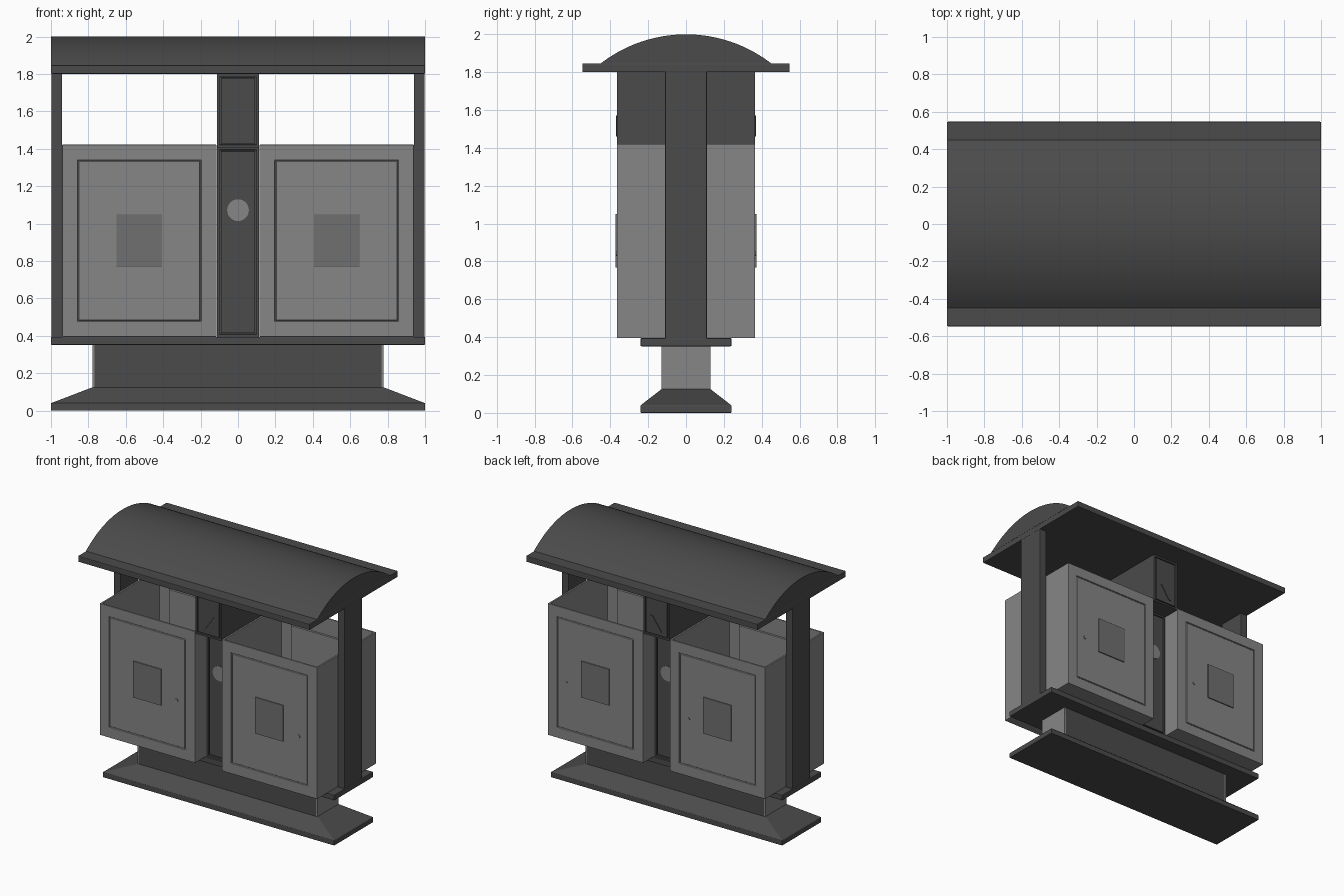
import bpy, bmesh, math

if "Cube" in bpy.data.objects:
    bpy.data.objects.remove(bpy.data.objects["Cube"])


def material(name, v):
    m = bpy.data.materials.new(name)
    m.diffuse_color = (v, v, v, 1)
    m.use_nodes = True
    m.node_tree.nodes["Principled BSDF"].inputs["Base Color"].default_value = m.diffuse_color
    return m


DARK = material("dark_metal", 0.07)
LIGHT = material("light_metal", 0.24)
MID = material("plate_metal", 0.16)


def finish(name, bm, mat, bevel=0.0, mirror_y=False):
    bmesh.ops.recalc_face_normals(bm, faces=bm.faces)
    me = bpy.data.meshes.new(name)
    bm.to_mesh(me)
    bm.free()
    ob = bpy.data.objects.new(name, me)
    bpy.context.collection.objects.link(ob)
    me.materials.append(mat)
    if bevel:
        b = ob.modifiers.new("bevel", 'BEVEL')
        b.width, b.segments = bevel, 2
        b.limit_method = 'ANGLE'
    if mirror_y:
        m = ob.modifiers.new("mirror", 'MIRROR')
        m.use_axis = (False, True, False)
    return ob


def box_bm(x, y, z):
    bm = bmesh.new()
    bmesh.ops.create_cube(bm, size=1)
    for v in bm.verts:
        for i, (a, b) in enumerate((x, y, z)):
            v.co[i] = a + (v.co[i] + 0.5) * (b - a)
    bm.normal_update()
    return bm


def box(name, x, y, z, mat, bevel=0.0, mirror_y=False):
    return finish(name, box_bm(x, y, z), mat, bevel, mirror_y)


def face_toward(bm, axis, sign):
    return max(bm.faces, key=lambda f: f.normal[axis] * sign)


def inset(bm, f, thickness, depth=0.0):
    bmesh.ops.inset_individual(bm, faces=[f], thickness=thickness, depth=0)
    n = f.normal.copy()
    for v in f.verts:
        v.co += n * depth


def groove(bm, f, margin, width, depth):
    # sunken rectangular outline on a flat face
    inset(bm, f, margin)
    inset(bm, f, 0.002, -depth)
    inset(bm, f, width)
    inset(bm, f, 0.002, depth)


def disc(name, x, y, z, r, depth, mat, mirror_y=False):
    bm = bmesh.new()
    bmesh.ops.create_cone(bm, cap_ends=True, segments=32, radius1=r, radius2=r, depth=depth)
    for v in bm.verts:
        v.co = (v.co.x + x, v.co.z + y, v.co.y + z)
    return finish(name, bm, mat, 0, mirror_y)


# Flared foot: stacked rectangular rings
bm = bmesh.new()
rings = []
for hx, hy, z in ((1, .24, 0), (1, .24, .04), (.778, .13, .125)):
    rings.append([bm.verts.new((sx * hx, sy * hy, z))
                  for sx, sy in ((-1, -1), (1, -1), (1, 1), (-1, 1))])
for lo, hi in zip(rings, rings[1:]):
    for i in range(4):
        j = (i + 1) % 4
        bm.faces.new((lo[i], lo[j], hi[j], hi[i]))
bm.faces.new(rings[0])
bm.faces.new(rings[-1])
finish("foot", bm, DARK, 0.003)

# Neck, its end caps and the shelf
box("neck", (-.768, .768), (-.13, .13), (.12, .355), DARK)
box("shelf", (-1, 1), (-.24, .24), (.352, .395), DARK, 0.004)

# Posts and neck end caps
for s, side in ((-1, "left"), (1, "right")):
    box(f"{side}_neck_cap", sorted((s * .766, s * .778)), (-.13, .13), (.12, .355), LIGHT)
    box(f"{side}_post", sorted((s * .94, s * .998)), (-.11, .11), (.39, 1.805), DARK, 0.003)

# Roof: flat eave plate and arched cover
box("roof_plate", (-1, 1), (-.547, .547), (1.8, 1.847), DARK, 0.005)
bm = bmesh.new()
half, rise = .452, .155
R = (half ** 2 + rise ** 2) / (2 * rise)
a0 = math.asin(half / R)
N = 40
arc = [(R * math.sin(-a0 + 2 * a0 * i / N), 2 - R + R * math.cos(-a0 + 2 * a0 * i / N))
       for i in range(N + 1)]
profile = bm.faces.new([bm.verts.new((-1, y, z)) for y, z in arc])
ext = bmesh.ops.extrude_face_region(bm, geom=[profile], use_keep_orig=True)
for g in ext["geom"]:
    if isinstance(g, bmesh.types.BMVert):
        g.co.x = 1
roof = finish("roof_arch", bm, DARK)
bpy.context.view_layer.objects.active = roof
roof.select_set(True)
bpy.ops.object.shade_smooth_by_angle(angle=math.radians(30))
roof.select_set(False)

# Two open-topped bins with grooved doors front and back
for s, side in ((-1, "left"), (1, "right")):
    x0, x1 = sorted((s * .115, s * .94))
    cx = (x0 + x1) / 2
    bm = box_bm((x0, x1), (-.365, .365), (.395, 1.422))
    top, front, back = (face_toward(bm, 2, 1), face_toward(bm, 1, -1), face_toward(bm, 1, 1))
    for f in (front, back):
        groove(bm, f, .115, .008, .008)
    inset(bm, top, .02)
    inset(bm, top, 0, -1.0)
    finish(f"{side}_bin", bm, LIGHT, 0.003)
    box(f"{side}_inner_door", (cx - .3, cx + .3), (-.347, -.33), (.52, 1.295), LIGHT, 0, True)
    box(f"{side}_door_plate", (cx - .122, cx + .122), (-.373, -.36), (.768, 1.052), MID, 0.002, True)
    disc(f"{side}_door_lock", cx + .252, -.366, .843, .013, .008, LIGHT, True)

# Centre column panels: lower one set back, upper one flush with the bins
panels = []
for name, yf, z0, z1 in (("lower_panel", -.225, .395, 1.408), ("upper_panel", -.365, 1.408, 1.8)):
    bm = box_bm((-.112, .112), (yf, yf + .022), (z0, z1))
    groove(bm, face_toward(bm, 1, -1), .018, .008, .01)
    panels.append(finish(name, bm, DARK, 0, True))

# Round openings right through both panels
for ob, z in zip(panels, (1.275, 1.667)):
    cutter = disc("opening_cutter", 0, 0, z, .037, 2, DARK)
    cutter.hide_render = True
    mod = ob.modifiers.new("opening", 'BOOLEAN')
    mod.operation, mod.solver, mod.object = 'DIFFERENCE', 'EXACT', cutter
    bpy.context.view_layer.objects.active = ob
    for m in [m.name for m in ob.modifiers]:
        bpy.ops.object.modifier_apply(modifier=m)
    bpy.data.objects.remove(cutter)

# Upper housing sides and floor, lower disc, raised bar under the opening
for s, side in ((-1, "left"), (1, "right")):
    box(f"{side}_housing_wall", sorted((s * .095, s * .112)), (-.345, .345), (1.408, 1.8), DARK)
box("housing_floor", (-.112, .112), (-.345, .345), (1.408, 1.425), DARK)
disc("ash_disc", 0, -.224, 1.072, .058, .012, LIGHT, True)
bar = box_bm((-.008, .008), (-.37, -.36), (-.055, .055))
for v in bar.verts:
    v.co.x += v.co.z * .7
    v.co.z += 1.515
finish("raised_bar", bar, DARK, 0, True)
